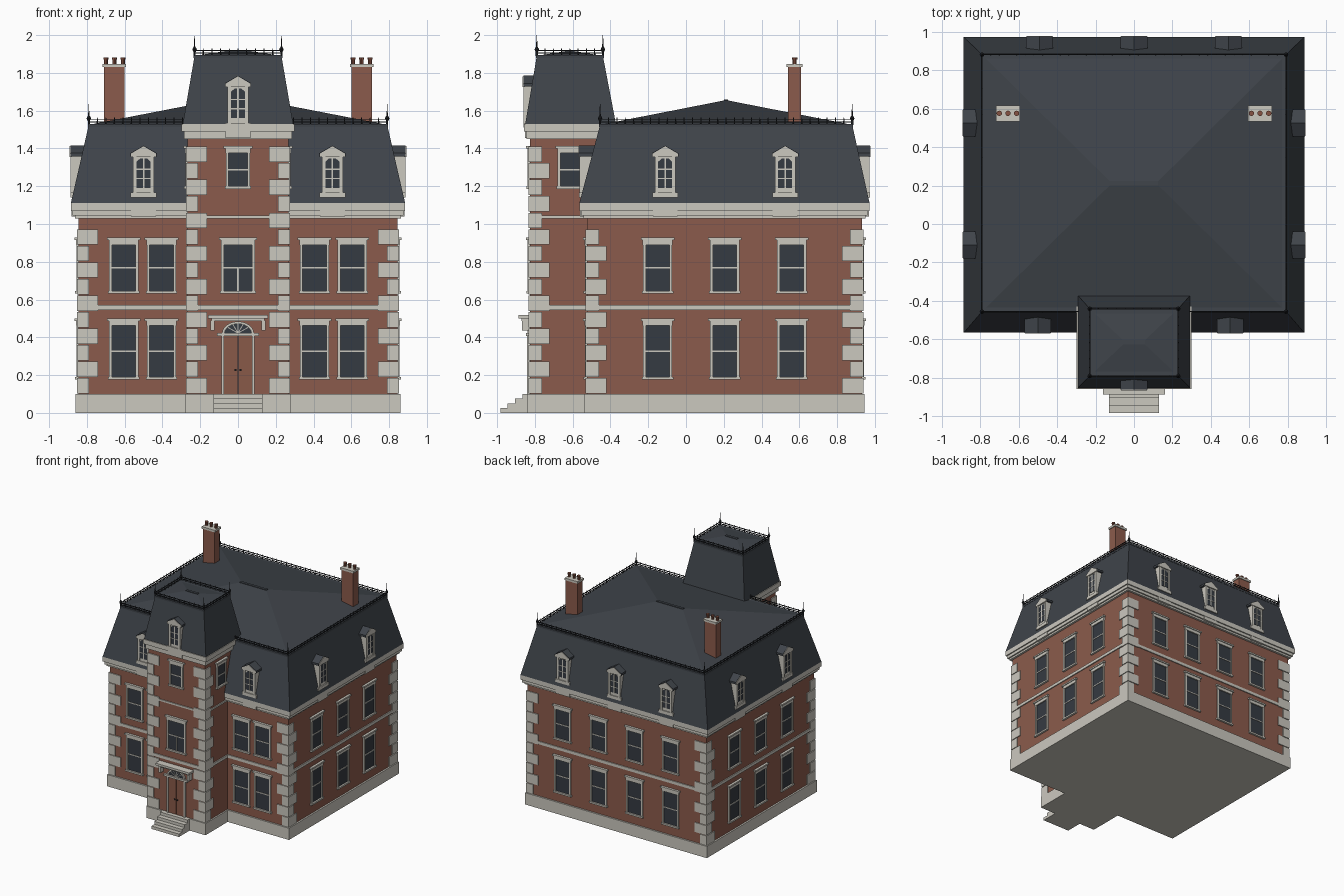
import bpy, bmesh, math
from mathutils import Matrix, Vector

cube = bpy.data.objects.get("Cube")
if cube:
    bpy.data.objects.remove(cube, do_unlink=True)


def material(name, r, g, b):
    m = bpy.data.materials.new(name)
    m.use_nodes = True
    m.diffuse_color = (r, g, b, 1)
    m.node_tree.nodes["Principled BSDF"].inputs["Base Color"].default_value = (r, g, b, 1)
    return m


brick = material("red brick", .26, .105, .072)
stone = material("pale stone", .60, .58, .52)
slate = material("dark slate", .05, .058, .069)
glass = material("window glass", .036, .043, .054)
iron = material("black iron", .018, .02, .024)
wood = material("door wood", .25, .10, .066)
clay = material("terracotta", .24, .085, .055)

parts = {}


def mesh_of(part, mat):
    if part not in parts:
        parts[part] = (bmesh.new(), mat)
    return parts[part][0]


def loft(part, mat, a, b, M=Matrix()):
    """Closed solid between two matching rings of points."""
    bm = mesh_of(part, mat)
    va = [bm.verts.new(M @ Vector(p)) for p in a]
    vb = [bm.verts.new(M @ Vector(p)) for p in b]
    faces = [bm.faces.new(va[::-1]), bm.faces.new(vb)]
    for i in range(len(a)):
        j = (i + 1) % len(a)
        faces.append(bm.faces.new((va[i], va[j], vb[j], vb[i])))
    bmesh.ops.recalc_face_normals(bm, faces=faces)


def rect(x0, x1, y0, y1, z):
    return [(x0, y0, z), (x1, y0, z), (x1, y1, z), (x0, y1, z)]


def box(part, mat, x0, x1, y0, y1, z0, z1, M=Matrix()):
    loft(part, mat, rect(x0, x1, y0, y1, z0), rect(x0, x1, y0, y1, z1), M)


def prism(part, mat, pts, y0, y1, M=Matrix()):
    loft(part, mat, [(x, y0, z) for x, z in pts], [(x, y1, z) for x, z in pts], M)


def cone(part, mat, x, y, z0, z1, r0, r1, sides=8):
    bmesh.ops.create_cone(mesh_of(part, mat), cap_ends=True, segments=sides, radius1=r0,
                          radius2=r1, depth=z1 - z0,
                          matrix=Matrix.Translation((x, y, (z0 + z1) / 2)))


def wall(x, y, turns):
    """Wall frame: local x runs along the wall, local -y points outward."""
    return Matrix.Translation((x, y, 0)) @ Matrix.Rotation(turns * math.pi / 2, 4, 'Z')


# Overall plan: x0, x1, y0, y1
BODY = (-.845, .845, -.525, .932)
TOWER = (-.268, .268, -.827, -.395)


def grown(plan, d):
    return plan[0] - d, plan[1] + d, plan[2] - d, plan[3] + d


# Walls, plinths, belts and cornices
box("main_walls", brick, *BODY, .05, 1.05)
box("tower_walls", brick, *TOWER, .05, 1.47)
box("main_plinth", stone, *grown(BODY, .014), 0, .1)
box("tower_plinth", stone, *grown(TOWER, .012), 0, .1)
for z0, z1 in ((.545, .57), (1.03, 1.045)):
    box("tower_belts", stone, *grown(TOWER, .008), z0, z1)
box("main_belt", stone, *grown(BODY, .008), .545, .57)
for d, z0, z1 in ((.018, 1.03, 1.045), (.03, 1.045, 1.07), (.04, 1.07, 1.11)):
    box("main_cornice", stone, *grown(BODY, d), z0, z1)
for d, z0, z1 in ((.017, 1.45, 1.49), (.03, 1.49, 1.53)):
    box("tower_cornice", stone, *grown(TOWER, d), z0, z1)


# Corner quoins, alternating long and short
def quoins(part, plan, rows, parity):
    pitch, out = .0875, .008
    for cx, sx in ((plan[0], 1), (plan[1], -1)):
        for cy, sy in ((plan[2], 1), (plan[3], -1)):
            for i in range(rows):
                lx, ly = (.105, .065) if i % 2 == parity else (.055, .105)
                xs = sorted((cx - sx * out, cx + sx * lx))
                ys = sorted((cy - sy * out, cy + sy * ly))
                z = .1 + i * pitch
                box(part, stone, *xs, *ys, z + .003, z + pitch - .003)


quoins("main_quoins", BODY, 10, 1)
quoins("tower_quoins", TOWER, 15, 0)

# Roofs: steep lower slopes, curb, shallow hip and ridge cap
RIM = (-.79, .79, -.455, .88)
TOWER_RIM = (-.23, .23, -.79, -.44)


def roof(name, base, z0, rim, z1, ridge, z2):
    loft(name + "_mansard", slate, rect(*base, z0), rect(*rim, z1))
    box(name + "_curb", slate, *grown(rim, .005), z1 - .012, z1 + .004)
    loft(name + "_hip", slate, rect(*rim, z1), rect(*ridge, z2))
    box(name + "_ridge_cap", slate, *grown(ridge, .006), z2 - .012, z2 + .004)


roof("main_roof", grown(BODY, .04), 1.11, RIM, 1.525, (-.12, .12, .207, .217), 1.655)
roof("tower_roof", grown(TOWER, .024), 1.53, TOWER_RIM, 1.89, (-.05, .05, -.62, -.61), 1.918)


# Iron cresting with corner finials
def cresting(part, plan, z):
    x0, x1, y0, y1 = plan
    corners = [Vector(p) for p in rect(*plan, z)]
    for a, b in zip(corners, corners[1:] + corners[:1]):
        for h in (.012, .027):
            lo = [min(a[k], b[k]) - .003 for k in (0, 1)]
            hi = [max(a[k], b[k]) + .003 for k in (0, 1)]
            box(part, iron, lo[0], hi[0], lo[1], hi[1], z + h, z + h + .005)
        n = round((b - a).length / .045)
        for i in range(1, n):
            p = a.lerp(b, i / n)
            cone(part, iron, p.x, p.y, z, z + .04, .004, .002, 4)
        cone(part, iron, a.x, a.y, z, z + .045, .006, .006, 6)
        cone(part, iron, a.x, a.y, z + .02, z + .035, .006, .012, 8)
        cone(part, iron, a.x, a.y, z + .035, z + .05, .012, .004, 8)
        cone(part, iron, a.x, a.y, z + .05, z + .11, .004, .001, 6)


cresting("main_cresting", RIM, 1.525)
cresting("tower_cresting", TOWER_RIM, 1.89)


# Sash windows
def window(M, u, z0, z1, w, mullion=False):
    W = M @ Matrix.Translation((u, 0, 0))
    h, mid = w / 2, (z0 + z1) / 2
    box("window_panes", glass, -h, h, -.003, .01, z0, z1, W)
    for s in (-1, 1):
        xs = sorted((s * h, s * (h + .014)))
        box("window_frames", stone, *xs, -.011, .01, z0, z1, W)
    box("window_frames", stone, -h, h, -.007, .01, mid - .004, mid + .004, W)
    box("window_lintels", stone, -h - .016, h + .016, -.013, .01, z1, z1 + .025, W)
    box("window_lintels", stone, -h - .026, h + .026, -.02, .01, z1 + .025, z1 + .038, W)
    box("window_sills", stone, -h - .02, h + .02, -.017, .01, z0 - .014, z0, W)
    if mullion:
        box("window_frames", stone, -.004, .004, -.007, .01, z0, mid, W)


front, back = wall(0, BODY[2], 0), wall(0, BODY[3], 2)
right, left = wall(BODY[1], 0, 1), wall(BODY[0], 0, -1)
tower_front = wall(0, TOWER[2], 0)
for z0, z1 in ((.19, .462), (.645, .89)):
    for s in (-1, 1):
        for u in (.405, .605):
            window(front, s * u, z0, z1, .126)
        for u in (.17, .51):
            window(back, s * u, z0, z1, .126)
    for y in (-.15, .205, .56):
        window(right, y, z0, z1, .126)
        window(left, -y, z0, z1, .126)
window(tower_front, 0, .645, .89, .15, True)
window(tower_front, 0, 1.2, 1.375, .1)
window(wall(TOWER[1], 0, 1), -.615, 1.2, 1.375, .1)
window(wall(TOWER[0], 0, -1), .615, 1.2, 1.375, .1)


# Dormers with gabled slate roofs, and a stone block in the cornice below each
def dormer(M, u, z, face, block_out, block_z):
    D = M @ Matrix.Translation((u, -face, z))
    box("dormer_bodies", stone, -.054, .054, 0, .13, 0, .225, D)
    box("dormer_sills", stone, -.068, .068, -.008, .05, 0, .026, D)
    gable = [(-.07, .218), (.07, .218), (.07, .235), (0, .275), (-.07, .235)]
    prism("dormer_roofs", slate, gable, -.008, .16, D)
    prism("dormer_gables", stone, [(x * .96, v - .003) for x, v in gable], -.012, 0, D)
    arch = [(-.037, .05), (.037, .05), (.037, .19), (.018, .207), (-.018, .207), (-.037, .19)]
    prism("dormer_panes", glass, arch, -.002, .01, D)
    for s in (-1, 1):
        box("dormer_frames", stone, s * .046 - .009, s * .046 + .009, -.007, .01, .026, .22, D)
    box("dormer_frames", stone, -.004, .004, -.005, .01, .05, .207, D)
    for v in (.1, .15):
        box("dormer_frames", stone, -.037, .037, -.005, .01, v - .003, v + .003, D)
    box("cornice_blocks", stone, u - .066, u + .066, -block_out, 0, block_z, block_z + .035, M)


for s in (-1, 1):
    dormer(front, s * .5, 1.14, .033, .037, 1.04)
for u in (-.49, 0, .49):
    dormer(back, u, 1.14, .033, .037, 1.04)
for y in (-.11, .525):
    dormer(right, y, 1.14, .035, .037, 1.04)
    dormer(left, -y, 1.14, .035, .037, 1.04)
dormer(tower_front, 0, 1.51, .026, .025, 1.455)

# Chimneys with three pots each
for s in (-1, 1):
    x, y = s * .655, .575
    box("chimney_stacks", brick, x - .055, x + .055, y - .035, y + .035, 1.5, 1.835)
    box("chimney_caps", stone, x - .062, x + .062, y - .042, y + .042, 1.83, 1.848)
    for dx in (-.045, 0, .045):
        cone("chimney_pots", clay, x + dx, y, 1.845, 1.87, .011, .011, 10)
        cone("chimney_pots", clay, x + dx, y, 1.87, 1.882, .014, .014, 10)


# Entrance: double door, fanlight, hood and steps
def arc(r, h, z):
    return [(r * math.cos(i * math.pi / 12), z + h * math.sin(i * math.pi / 12))
            for i in range(13)]


T = tower_front
box("door_backing", iron, -.075, .075, -.002, .01, .1, .41, T)
for s in (-1, 1):
    xs = sorted((s * .0015, s * .074))
    box("door_leaves", wood, *xs, -.006, .01, .1, .41, T)
    xs = sorted((s * .074, s * .087))
    box("door_jambs", stone, *xs, -.014, .01, .1, .41, T)
    box("door_knobs", iron, s * .013 - .005, s * .013 + .005, -.014, 0, .222, .232, T)
    box("hood_brackets", stone, s * .135 - .01, s * .135 + .01, -.04, 0, .435, .49, T)
box("door_transom", stone, -.112, .112, -.02, .01, .406, .422, T)
prism("fanlight_pane", glass, arc(.072, .052, .42), -.004, .01, T)
prism("fanlight_arch", stone, arc(.085, .064, .42) + arc(.071, .051, .42)[::-1], -.013, .01, T)
for a in (-60, -30, 0, 30, 60):
    spoke = T @ Matrix.Translation((0, 0, .422)) @ Matrix.Rotation(math.radians(a), 4, 'Y')
    box("fanlight_bars", stone, -.002, .002, -.008, .005, 0, .052 + abs(a) * .0002, spoke)
box("door_hood", stone, -.14, .14, -.045, 0, .487, .5, T)
box("door_hood", stone, -.16, .16, -.06, 0, .5, .518, T)
for i in range(4):
    box("entrance_steps", stone, -.13, .13, -.983 + i * .039, -.83, i * .025, .025 + i * .025)

# Turn every part into an object
for name, (bm, mat) in parts.items():
    mesh = bpy.data.meshes.new(name)
    bm.to_mesh(mesh)
    bm.free()
    mesh.materials.append(mat)
    bpy.context.scene.collection.objects.link(bpy.data.objects.new(name, mesh))
